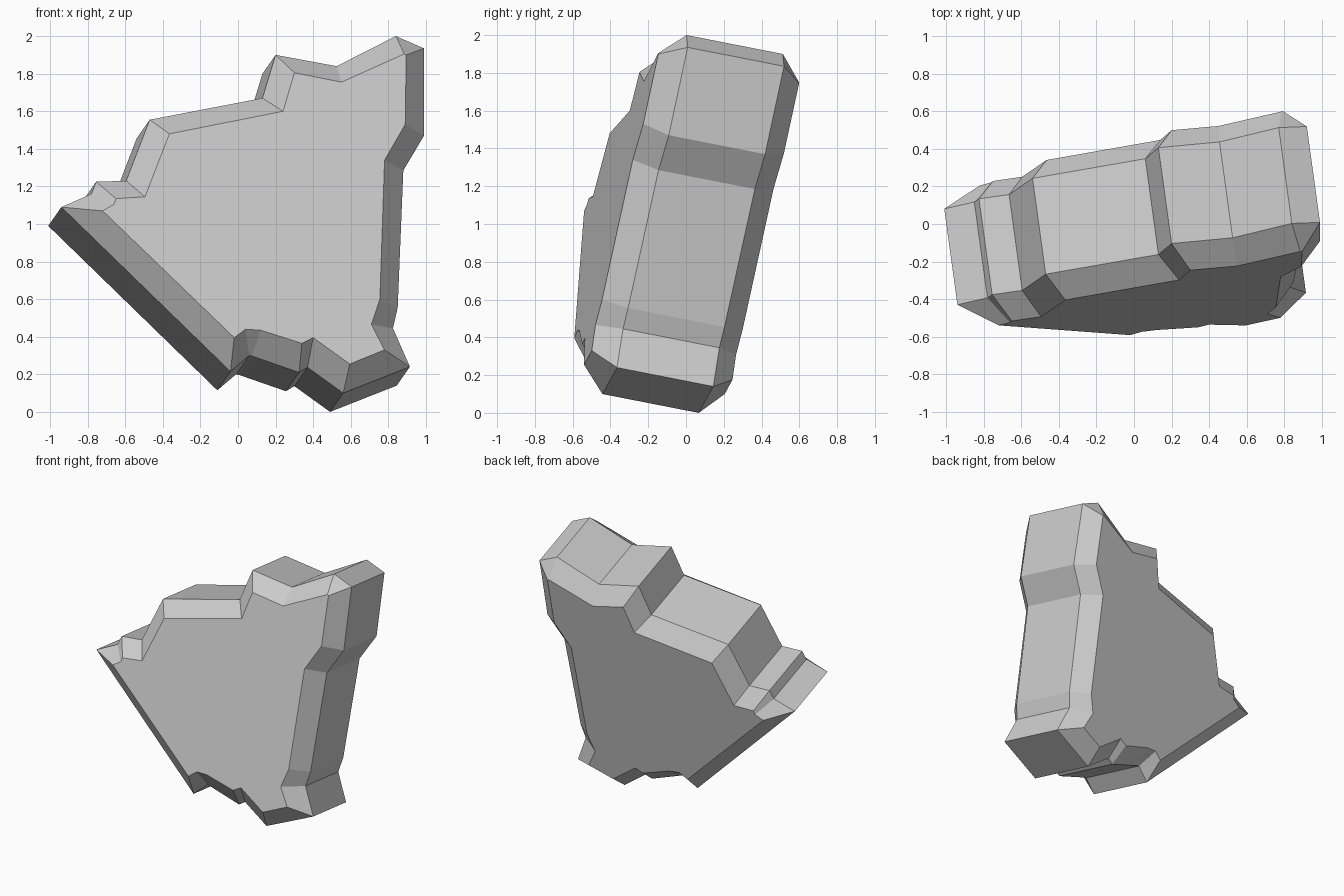
import bpy, bmesh
from mathutils import Vector

if "Cube" in bpy.data.objects:
    bpy.data.objects.remove(bpy.data.objects["Cube"])

# Slab outline seen from the front: (rim x, rim z, cap x, cap z), clockwise from top right
OUTLINE = [
    (.99, 1.935, .895, 1.90), (.99, 1.47, .89, 1.53), (.88, 1.285, .78, 1.34),
    (.85, .555, .755, .60), (.825, .445, .71, .465), (.915, .24, .78, .33),
    (.56, .10, .595, .255), (.37, .237, .40, .395), (.325, .21, .34, .365),
    (.075, .297, .12, .435), (.06, .30, .04, .44), (-.04, .215, -.02, .395),
    (-.94, 1.09, -.72, 1.07), (-.78, 1.16, -.66, 1.105), (-.755, 1.225, -.65, 1.135),
    (-.595, 1.23, -.495, 1.145), (-.47, 1.555, -.365, 1.48), (.13, 1.67, .24, 1.60),
    (.20, 1.90, .30, 1.805), (.525, 1.84, .55, 1.755), (.84, 2.0, .885, 1.905),
]
THROUGH = Vector((-.07, .51, -.10))      # rim front to rim back
CAP_THROUGH = Vector((-.10, .745, -.155))  # cap front to cap back
BEVEL = .135


def on_plane(x, z, forward=0):
    """Point on the leaning front plane of the slab."""
    return Vector((x, .01 + .133 * (x - .99) + .215 * (z - 1.94) - forward, z))


# Four matching rings: front cap, front rim, back rim, back cap
cap = [on_plane(p[2], p[3], BEVEL) for p in OUTLINE]
rim = [on_plane(p[0], p[1]) for p in OUTLINE]
rings = [cap, rim, [v + THROUGH for v in rim], [v + CAP_THROUGH for v in cap]]

bm = bmesh.new()
loops = [[bm.verts.new(v) for v in ring] for ring in rings]
n = len(OUTLINE)
for a, b in zip(loops, loops[1:]):
    for i in range(n):
        j = (i + 1) % n
        bm.faces.new((a[i], a[j], b[j], b[i]))

# Close both broad faces
bm.faces.new(loops[0])
bm.faces.new(loops[-1])
bmesh.ops.recalc_face_normals(bm, faces=bm.faces)

mesh = bpy.data.meshes.new("rock_slab")
bm.to_mesh(mesh)
bm.free()
bpy.context.collection.objects.link(bpy.data.objects.new("rock_slab", mesh))
